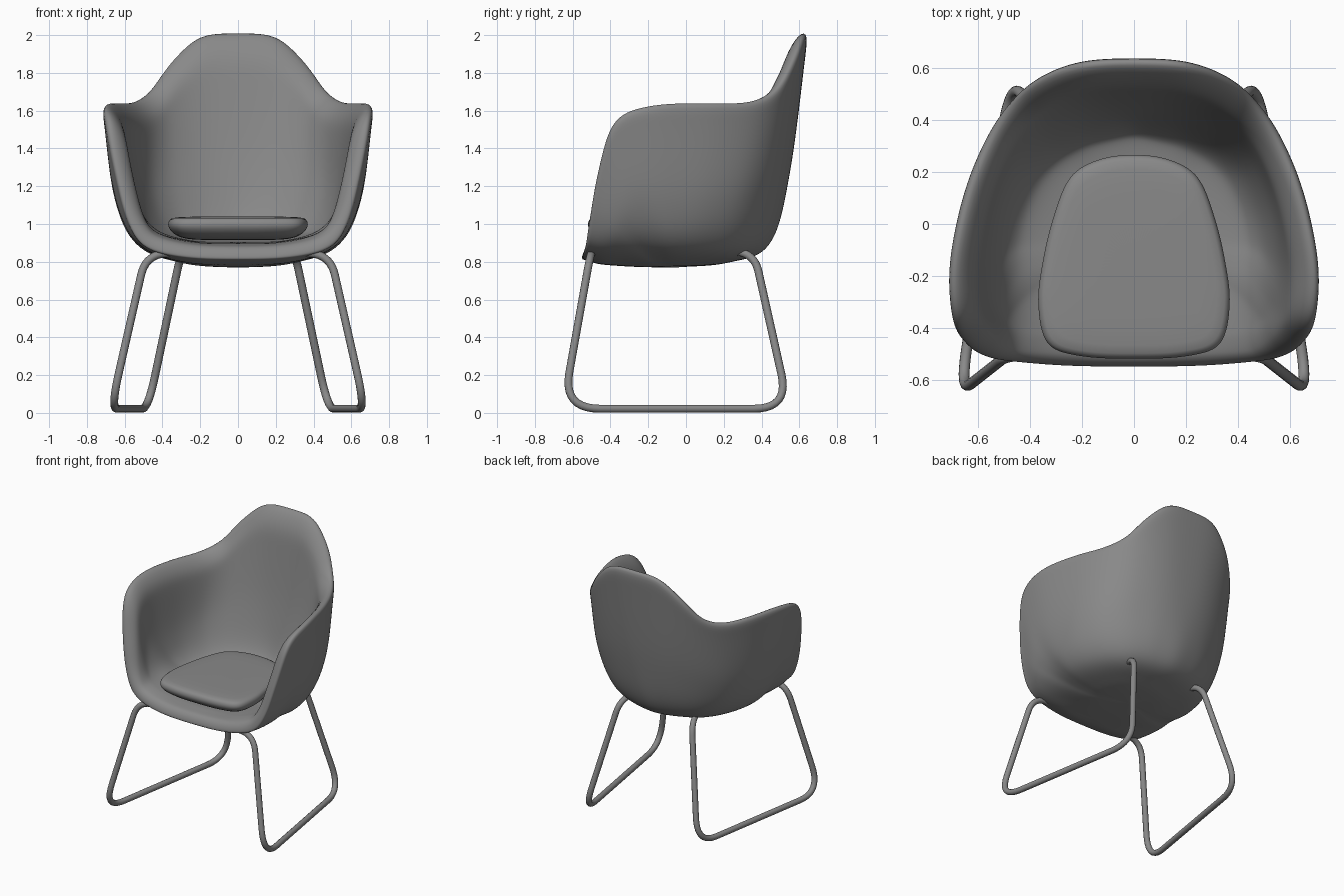
import bpy, bmesh, math
from mathutils import Vector as V

if "Cube" in bpy.data.objects:
    bpy.data.objects.remove(bpy.data.objects["Cube"])

grey = bpy.data.materials.new("dark_grey")
grey.diffuse_color = (.25, .25, .25, 1)
grey.use_nodes = True
grey.node_tree.nodes["Principled BSDF"].inputs["Base Color"].default_value = grey.diffuse_color


def catmull(p0, p1, p2, p3, t):
    return 0.5 * (2*p1 + (p2-p0)*t + (2*p0-5*p1+4*p2-p3)*t*t + (3*p1-p0-3*p2+p3)*t**3)


def smooth_path(pts, n, closed):
    """Resample points along a Catmull-Rom spline."""
    m, out = len(pts), []
    for i in range(m if closed else m - 1):
        if closed:
            q = [pts[(i + k) % m] for k in (-1, 0, 1, 2)]
        else:
            a = pts[i-1] if i else 2*pts[0] - pts[1]
            d = pts[i+2] if i + 2 < m else 2*pts[-1] - pts[-2]
            q = [a, pts[i], pts[i+1], d]
        out += [catmull(*q, k / n) for k in range(n)]
    return out if closed else out + [pts[-1]]


def mirrored(half):
    """Close a half outline whose two ends lie on x = 0."""
    return half + [V((-p.x, p.y, p.z)) for p in half[-2:0:-1]]


def mesh_from_rings(name, rings, start=None, end=None):
    bm = bmesh.new()
    vr = [[bm.verts.new(p) for p in r] for r in rings]
    n = len(vr[0])
    for a, b in zip(vr, vr[1:]):
        for i in range(n):
            bm.faces.new((a[i], a[(i+1) % n], b[(i+1) % n], b[i]))
    for centre, ring in ((start, vr[0]), (end, vr[-1])):
        if centre is not None:
            c = bm.verts.new(centre)
            for i in range(n):
                bm.faces.new((c, ring[(i+1) % n], ring[i]) if ring is vr[0] else (c, ring[i], ring[(i+1) % n]))
    # consistent winding: the shell's and cushion's lowest face looks down
    bmesh.ops.recalc_face_normals(bm, faces=bm.faces)
    low = min(bm.faces, key=lambda f: f.calc_center_median().z)
    low.normal_update()
    if low.normal.z > 0:
        bmesh.ops.reverse_faces(bm, faces=bm.faces)
    for f in bm.faces:
        f.smooth = True
    me = bpy.data.meshes.new(name)
    bm.to_mesh(me)
    bm.free()
    me.materials.append(grey)
    ob = bpy.data.objects.new(name, me)
    bpy.context.collection.objects.link(ob)
    return ob


# Tub shell: each station runs low bend -> wall -> rim, front centre to back centre
stations = [
    ((0, -.38, .78), (0, -.47, .79), (0, -.555, .815)),
    ((.20, -.38, .785), (.24, -.46, .795), (.28, -.55, .825)),
    ((.35, -.34, .81), (.44, -.43, .84), (.495, -.53, .88)),
    ((.435, -.27, .835), (.555, -.38, .92), (.59, -.51, 1.03)),
    ((.49, -.22, .87), (.617, -.33, 1.03), (.655, -.465, 1.29)),
    ((.525, -.16, .89), (.65, -.25, 1.13), (.705, -.375, 1.55)),
    ((.53, -.07, .885), (.65, -.10, 1.13), (.718, -.16, 1.63)),
    ((.505, .07, .885), (.62, .10, 1.15), (.66, .12, 1.64)),
    ((.44, .215, .885), (.545, .285, 1.17), (.57, .34, 1.645)),
    ((.345, .32, .885), (.432, .412, 1.20), (.475, .48, 1.705)),
    ((.235, .39, .895), (.295, .495, 1.25), (.365, .575, 1.85)),
    ((.125, .425, .895), (.155, .54, 1.28), (.205, .635, 1.99)),
    ((0, .445, .895), (0, .552, 1.28), (0, .647, 2.01)),
]
base = V((0, -.05, .77))
around = [smooth_path(mirrored([V(s[k]) for s in stations]), 3, True) for k in range(3)]
columns, thick = [], []
for bend, wall, rim in zip(*around):
    floor = base.lerp(bend, .55)
    floor.z = base.z + .2 * (bend.z - base.z)
    col = smooth_path([base, floor, bend, wall, rim], 6, False)[1:]
    columns.append(col)
    # thick at the floor, rounding off to a thin lip at the rim
    d, row = 0, []
    for i in range(len(col) - 1, -1, -1):
        if i < len(col) - 1:
            d += (col[i+1] - col[i]).length
        full = .10 + .03 * (1 - i / len(col))
        row.append(.045 + (full - .045) * math.sqrt(1 - (1 - min(d / .13, 1)) ** 2))
    thick.append(row[::-1])
shell = mesh_from_rings("seat_shell", list(zip(*columns)), start=base)
group = shell.vertex_groups.new(name="thickness")
flat = [t for ring in zip(*thick) for t in ring] + [.13]
for i, t in enumerate(flat):
    group.add([i], t / .13, 'REPLACE')
sol = shell.modifiers.new("thickness", 'SOLIDIFY')
sol.thickness, sol.offset, sol.vertex_group = .13, -1, group.name
sub = shell.modifiers.new("smooth", 'SUBSURF')
sub.levels = sub.render_levels = 2

# Seat cushion: rounded outline stacked in scaled rings
half = [(0, .27), (.14, .25), (.25, .18), (.315, .02), (.355, -.15), (.372, -.31), (.335, -.465), (.2, -.513), (0, -.522)]
outline = smooth_path(mirrored([V((x, y, 0)) for x, y in half]), 4, True)
mid = V((0, -.14, 0))
rings = [[mid + (p - mid) * s + V((0, 0, z)) for p in outline]
         for s, z in ((.5, .915), (.75, .92), (.9, .94), (.985, .975), (1, 1.0), (.975, 1.025), (.92, 1.037), (.5, 1.04))]
cushion = mesh_from_rings("seat_cushion", rings, mid + V((0, 0, .915)), mid + V((0, 0, 1.04)))
sub = cushion.modifiers.new("smooth", 'SUBSURF')
sub.levels = sub.render_levels = 1

# Sled frame: one bent tube per side, corners rounded by radius
corners = [((.15, -.49, .845), 0), ((.487, -.505, .845), .12), ((.674, -.652, .022), .2),
           ((.476, .546, .022), .19), ((.302, .362, .845), .10), ((.26, .20, .86), 0)]
for side, name in ((1, "right_leg_frame"), (-1, "left_leg_frame")):
    pts = [V((side * p[0], p[1], p[2])) for p, _ in corners]
    path = [pts[0]]
    for i in range(1, len(pts) - 1):
        p, r = pts[i], corners[i][1]
        a = p + (pts[i-1] - p).normalized() * r
        b = p + (pts[i+1] - p).normalized() * r
        path += [a.lerp(p, t / 10).lerp(p.lerp(b, t / 10), t / 10) for t in range(11)]
    path.append(pts[-1])
    cu = bpy.data.curves.new(name, 'CURVE')
    cu.dimensions = '3D'
    cu.bevel_depth, cu.bevel_resolution, cu.use_fill_caps = .021, 4, True
    sp = cu.splines.new('POLY')
    sp.points.add(len(path) - 1)
    for q, p in zip(sp.points, path):
        q.co = (*p, 1)
    sp.use_smooth = True
    cu.materials.append(grey)
    bpy.context.collection.objects.link(bpy.data.objects.new(name, cu))
